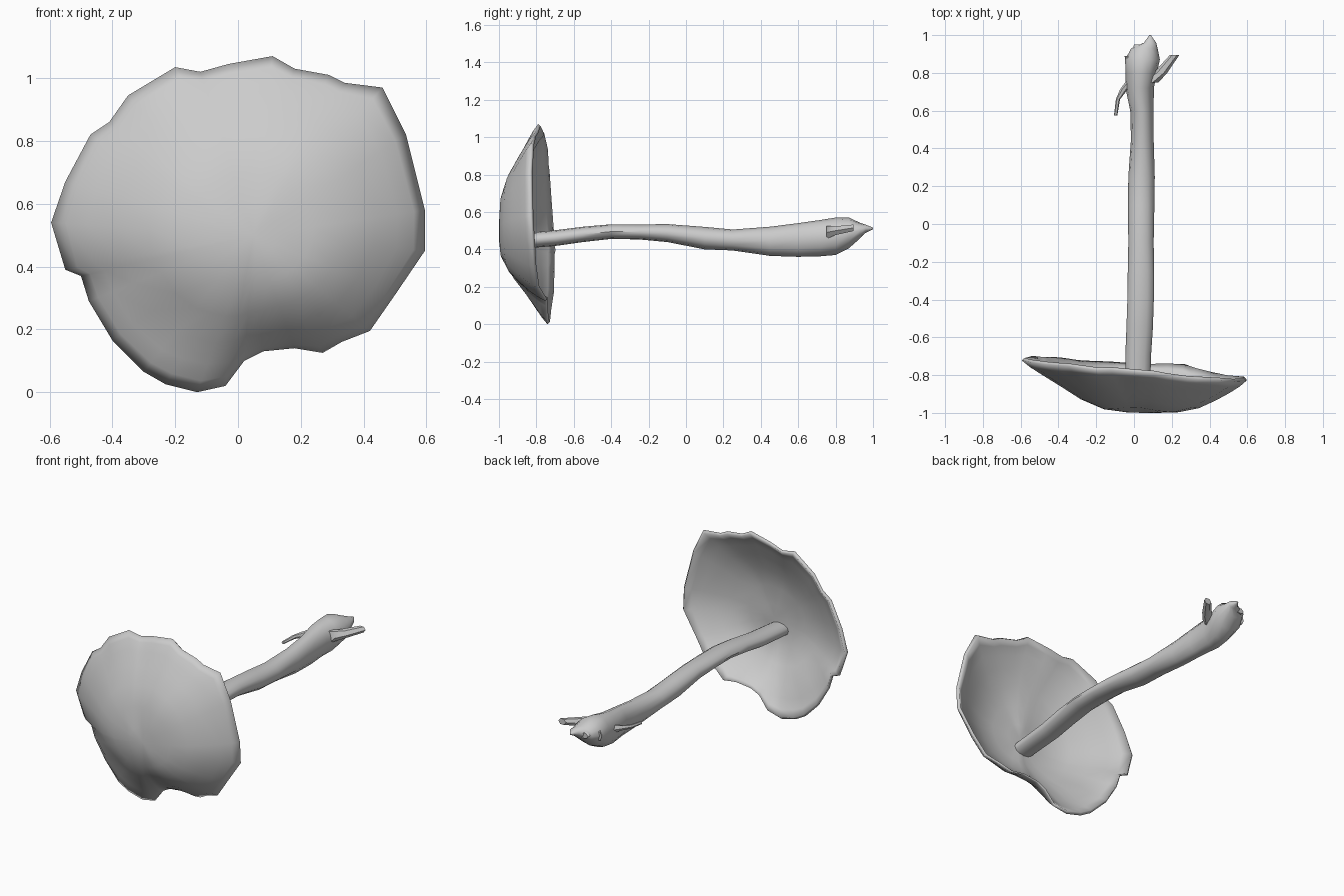
import bpy, bmesh, math, random

if "Cube" in bpy.data.objects:
    bpy.data.objects.remove(bpy.data.objects["Cube"])

random.seed(4)


def finish(name, bm, angle):
    bmesh.ops.recalc_face_normals(bm, faces=bm.faces[:])
    me = bpy.data.meshes.new(name)
    bm.to_mesh(me)
    bm.free()
    me.shade_smooth()
    me.set_sharp_from_angle(angle=math.radians(angle))
    ob = bpy.data.objects.new(name, me)
    bpy.context.collection.objects.link(ob)
    return ob


def bridge(bm, a, b):
    n = len(a)
    for i in range(n):
        j = (i + 1) % n
        bm.faces.new((a[i], a[j], b[j], b[i]))


def fan(bm, ring, tip):
    for i in range(len(ring)):
        bm.faces.new((ring[i], ring[(i + 1) % len(ring)], tip))


def tube(name, sections, sides, angle=50):
    """Loft elliptical rings (x, y, z, x radius, z radius) along y."""
    bm = bmesh.new()
    rings = []
    for x, y, z, rx, rz in sections:
        rings.append([bm.verts.new((x + rx * math.cos(2 * math.pi * k / sides), y,
                                    z + rz * math.sin(2 * math.pi * k / sides)))
                      for k in range(sides)])
    for a, b in zip(rings, rings[1:]):
        bridge(bm, a, b)
    bm.faces.new(rings[0])
    bm.faces.new(rings[-1])
    return finish(name, bm, angle)


# Cap: ragged rim outline in the front view (x, z)
RIM = [(.595, .58), (.535, .82), (.46, .97), (.34, .985), (.29, 1.01), (.18, 1.03),
       (.11, 1.07), (-.03, 1.045), (-.12, 1.02), (-.20, 1.035), (-.35, .945),
       (-.41, .86), (-.47, .82), (-.55, .67), (-.595, .54), (-.55, .39), (-.50, .37),
       (-.475, .29), (-.40, .165), (-.30, .065), (-.23, .025), (-.13, 0), (-.04, .02),
       (.02, .10), (.08, .13), (.18, .14), (.27, .125), (.33, .16), (.42, .195),
       (.50, .31), (.595, .45)]
# Dome profile: (fraction of the way to the rim, fraction of the dome depth)
DOME = [(1, 1), (.94, .89), (.85, .76), (.72, .58), (.55, .33), (.35, .11), (.15, .02)]
CX, CZ, APEX = .05, .50, -1.0
N = len(RIM)


def bump(px, pz, x, z, size):
    return math.exp(-((px - x) ** 2 + (pz - z) ** 2) / size)


# tilted rim plane, turned back at the lower notch
rim_y = [-.77 - .09 * x + .03 * (.5 - z) + .035 * bump(x, z, .22, .13, .012)
         + random.uniform(-.008, .008) for x, z in RIM]


def average(values, i, reach=4):
    """Mean of neighbouring rim values, evening out the ragged outline."""
    return sum(values[(i + k) % N] for k in range(-reach, reach + 1)) / (2 * reach + 1)


radius = [math.hypot(x - CX, z - CZ) for x, z in RIM]


def cap_ring(bm, t, f, inner):
    ring = []
    for i, (x, z) in enumerate(RIM):
        ragged = t ** 3
        s = t * (ragged + (1 - ragged) * average(radius, i) / radius[i])
        px, pz = CX + (x - CX) * s, CZ + (z - CZ) * s
        ry = ragged * rim_y[i] + (1 - ragged) * average(rim_y, i)
        # rounder shoulders at the sides, most on the right
        side = (x - CX) / radius[i]
        power = 1 + (.8 * side if side > 0 else -.2 * side)
        y = APEX + (ry - APEX) * f ** power
        # fold low on the left, and a shallow dimple
        y += .03 * bump(px, pz, -.22, .24, .008) + .015 * bump(px, pz, 0, .63, .006)
        if inner:
            y += .012 + .06 * (1 - t)
        ring.append(bm.verts.new((px, y, pz)))
    return ring


bm = bmesh.new()
outer = [cap_ring(bm, t, f, False) for t, f in DOME]
inner = [cap_ring(bm, t * .98, f, True) for t, f in DOME]
for shell in (outer, inner):
    for a, b in zip(shell, shell[1:]):
        bridge(bm, a, b)
bridge(bm, outer[0], inner[0])
fan(bm, outer[-1], bm.verts.new((CX, APEX, CZ)))
fan(bm, inner[-1], bm.verts.new((CX, APEX + .07, CZ)))
finish("cap", bm, 180)

# Stem: slightly wavy, swelling into a bulb at the base
tube("stem", [
    (.02, -.93, .44, .065, .04), (.022, -.70, .46, .068, .042),
    (.03, -.55, .48, .070, .041),
    (.035, -.40, .495, .070, .039), (.037, -.25, .493, .070, .040),
    (.037, -.10, .487, .067, .048), (.038, .10, .46, .070, .060),
    (.040, .25, .45, .070, .056), (.044, .45, .443, .060, .078),
    (.042, .60, .45, .062, .090), (.030, .72, .46, .075, .097),
    (.038, .80, .47, .083, .100), (.045, .87, .488, .092, .083),
    (.055, .93, .50, .070, .042), (.085, .96, .51, .032, .022),
    (.085, 1.0, .512, .004, .004)], 12)

# Torn root stubs at the base
tube("root_right", [(.07, .75, .49, .06, .04), (.14, .80, .50, .036, .027),
                    (.215, .895, .515, .025, .02)], 6)
tube("root_left", [(-.01, .76, .48, .030, .03), (-.055, .71, .48, .020, .016),
                   (-.085, .66, .475, .011, .012), (-.097, .575, .47, .009, .009)], 6)
tube("root_tip_left", [(.01, .84, .49, .05, .06), (-.03, .89, .49, .02, .03)], 6)
tube("root_tip_back", [(.04, .86, .52, .06, .05), (.03, .95, .50, .03, .018)], 6)
